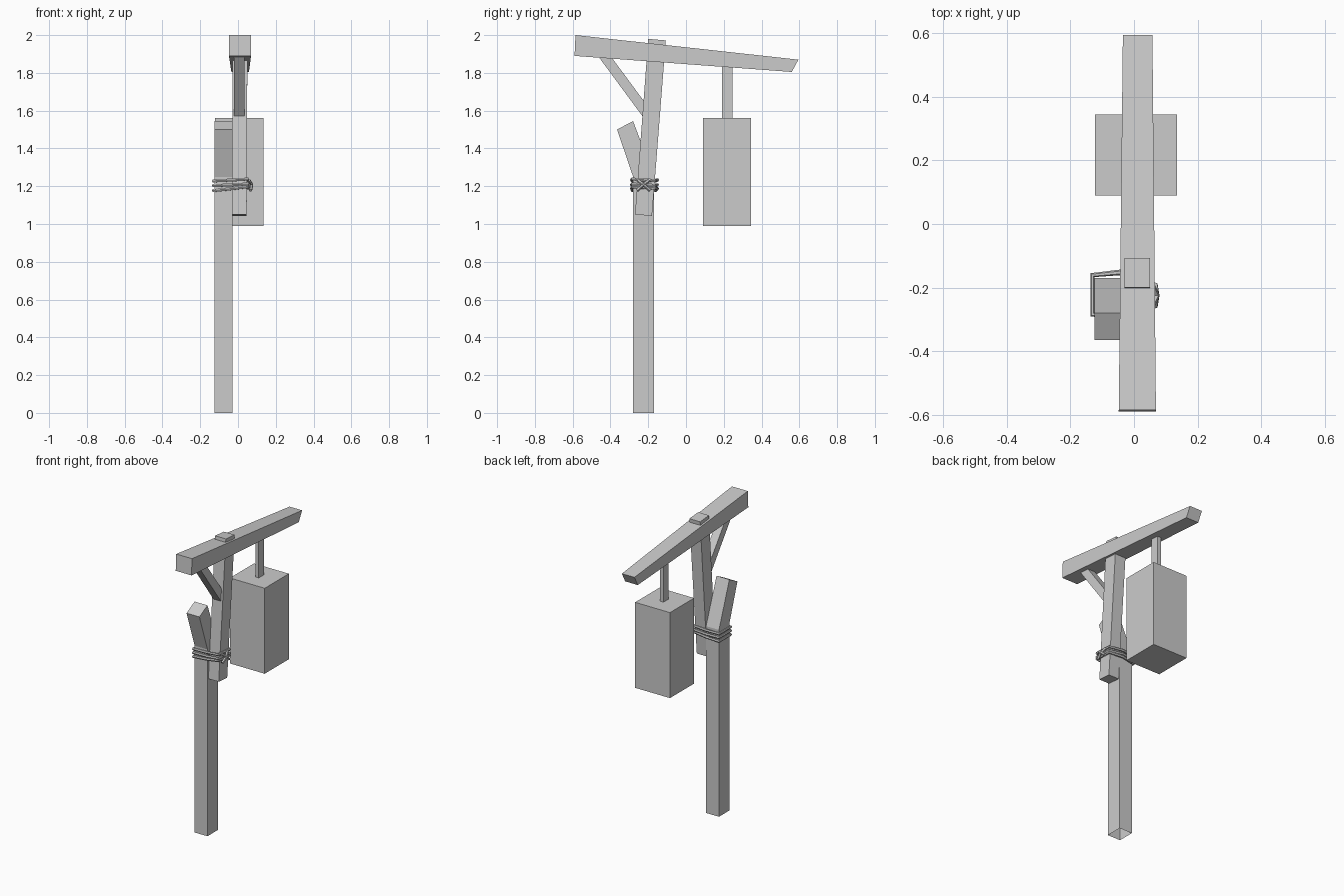
import bpy
import bmesh

cube = bpy.data.objects.get("Cube")
if cube:
    bpy.data.objects.remove(cube, do_unlink=True)

grey = bpy.data.materials.new("plain_grey")
grey.use_nodes = True
colour = (0.6, 0.6, 0.6, 1)
grey.diffuse_color = colour
grey.node_tree.nodes["Principled BSDF"].inputs["Base Color"].default_value = colour


def timber(name, rings, open_start=False):
    """Loft four-sided rings; each ring is (x0, x1, (y, z) front, (y, z) back)."""
    bm = bmesh.new()
    loops = [[bm.verts.new((x, y, z)) for x, (y, z) in
              ((x0, front), (x1, front), (x1, back), (x0, back))]
             for x0, x1, front, back in rings]
    for low, high in zip(loops, loops[1:]):
        for i in range(4):
            j = (i + 1) % 4
            bm.faces.new((low[i], low[j], high[j], high[i]))
    if not open_start:
        bm.faces.new(loops[0][::-1])
    bm.faces.new(loops[-1])
    bmesh.ops.recalc_face_normals(bm, faces=bm.faces[:])
    mesh = bpy.data.meshes.new(name)
    bm.to_mesh(mesh)
    bm.free()
    mesh.materials.append(grey)
    obj = bpy.data.objects.new(name, mesh)
    bpy.context.collection.objects.link(obj)


def rope(name, points, closed=False):
    """Thin faceted cord through the given points."""
    curve = bpy.data.curves.new(name, "CURVE")
    curve.dimensions = "3D"
    curve.bevel_depth = 0.009
    curve.bevel_resolution = 1
    curve.use_fill_caps = True
    spline = curve.splines.new("POLY")
    spline.points.add(len(points) - 1)
    for p, co in zip(spline.points, points):
        p.co = (*co, 1)
    spline.use_cyclic_u = closed
    spline.use_smooth = False
    curve.materials.append(grey)
    obj = bpy.data.objects.new(name, curve)
    bpy.context.collection.objects.link(obj)


# Ground post, open underneath, with a bent top
timber("post", [(-0.125, -0.03, (-0.28, 0), (-0.17, 0)),
                (-0.125, -0.03, (-0.28, 1.25), (-0.17, 1.25)),
                (-0.125, -0.03, (-0.365, 1.50), (-0.28, 1.545))], open_start=True)

# Leaning strut lashed to the post, poking through the beam
timber("strut", [(-0.03, 0.046, (-0.27, 1.05), (-0.18, 1.043)),
                 (-0.03, 0.05, (-0.20, 1.98), (-0.107, 1.972))])

# Tapered overhead beam
timber("beam", [(-0.048, 0.069, (-0.59, 1.89), (-0.585, 2.0)),
                (-0.035, 0.058, (0.56, 1.805), (0.595, 1.87))])

# Diagonal brace below the beam
timber("brace", [(-0.02, 0.035, (-0.23, 1.57), (-0.215, 1.64)),
                 (-0.02, 0.035, (-0.47, 1.895), (-0.40, 1.89))])

# Hanging lantern body and its hanger
timber("lantern_box", [(-0.123, 0.135, (0.09, 0.99), (0.345, 0.99)),
                       (-0.123, 0.135, (0.09, 1.562), (0.345, 1.562))])
timber("hanger", [(-0.005, 0.02, (0.19, 1.55), (0.245, 1.55)),
                  (-0.005, 0.02, (0.19, 1.85), (0.245, 1.85))])

# Lashing turns around post and strut
for i, (left_z, right_z) in enumerate(((1.177, 1.198), (1.203, 1.212), (1.228, 1.238))):
    rope(f"lashing_{i + 1}", [(-0.131, -0.285, left_z), (-0.03, -0.288, (left_z + right_z) / 2),
                              (0.052, -0.285, right_z), (0.055, -0.165, right_z - 0.008),
                              (-0.04, -0.152, (left_z + right_z) / 2),
                              (-0.131, -0.161, left_z)], closed=True)

# Crossed knot with loose ends
for side in (-1, 1):
    rope(f"knot_cord_{'front' if side < 0 else 'back'}",
         [(0.058, -0.225 - side * 0.03, 1.232), (0.072, -0.225, 1.208),
          (0.066, -0.225 + side * 0.035, 1.178)])
